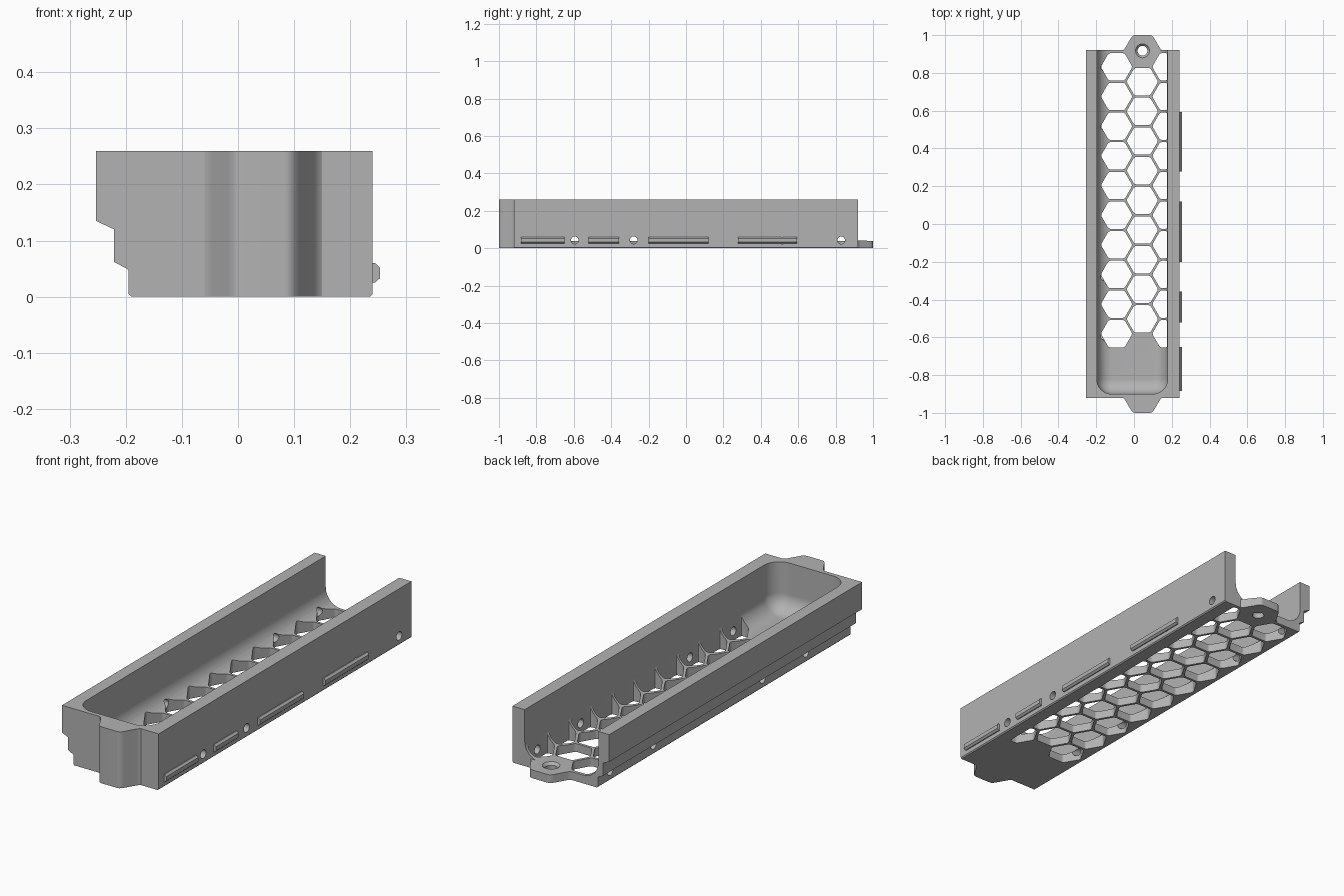
import bpy, bmesh, math
from mathutils import Matrix, Vector

cube = bpy.data.objects.get("Cube")
if cube:
    bpy.data.objects.remove(cube, do_unlink=True)

grey = bpy.data.materials.new("matte grey")
grey.use_nodes = True
grey.diffuse_color = (0.45, 0.45, 0.45, 1)
grey.node_tree.nodes["Principled BSDF"].inputs["Base Color"].default_value = (0.45, 0.45, 0.45, 1)


def make(name, bm):
    bmesh.ops.recalc_face_normals(bm, faces=bm.faces)
    mesh = bpy.data.meshes.new(name)
    bm.to_mesh(mesh)
    bm.free()
    mesh.materials.append(grey)
    obj = bpy.data.objects.new(name, mesh)
    bpy.context.collection.objects.link(obj)
    return obj


def prism(bm, points, offset):
    """Extrude a closed 3D outline along an offset."""
    face = bm.faces.new([bm.verts.new(p) for p in points])
    ext = bmesh.ops.extrude_face_region(bm, geom=[face], use_keep_orig=True)
    moved = [v for v in ext["geom"] if isinstance(v, bmesh.types.BMVert)]
    bmesh.ops.translate(bm, verts=moved, vec=offset)


def combine(target, tool, operation):
    """Apply a boolean and discard the helper."""
    tool.hide_render = True
    mod = target.modifiers.new("cut", 'BOOLEAN')
    mod.operation, mod.solver, mod.object = operation, 'EXACT', tool
    bpy.context.view_layer.objects.active = target
    bpy.ops.object.modifier_apply(modifier=mod.name)
    bpy.data.objects.remove(tool, do_unlink=True)


# Stepped outer body
section = [(-.19, 0), (.235, 0), (.24, .005), (.24, .26), (-.253, .26), (-.253, .135),
           (-.221, .12), (-.221, .062), (-.195, .048), (-.195, .005)]
bm = bmesh.new()
prism(bm, [(x, -.92, z) for x, z in section], (0, 1.84, 0))
body = make("tray_body", bm)

# Full-height front boss and thin rear tab share one curved outline
MID = .045
half = [(.105, -.02), (.105, 0), (.099, .004), (.092, .012), (.064, .06),
        (.057, .071), (.048, .078), (.038, .08)]
for name, side, height in (("front_boss", -1, .26), ("rear_tab", 1, .042)):
    outline = half + [(-w, d) for w, d in reversed(half)]
    bm = bmesh.new()
    prism(bm, [(MID + w, side * (.92 + d), 0) for w, d in outline], (0, 0, height))
    combine(body, make(name, bm), 'UNION')

# Rounded cavity, open at the rear
lo, hi = Vector((-.197, -.9, .038)), Vector((.178, 1.2, .5))
bm = bmesh.new()
bmesh.ops.create_cube(bm, size=1, matrix=Matrix.Translation((lo + hi) / 2) @ Matrix.Diagonal((*(hi - lo), 1)))


def rounded(edge):
    a, b = (v.co for v in edge.verts)
    mid = (a + b) / 2
    low, front, rear = mid.z < .04, mid.y < -.89, mid.y > 1.19
    upright = abs(a.z - b.z) > .1
    return (low and not rear) or (front and upright)


bmesh.ops.bevel(bm, geom=[e for e in bm.edges if rounded(e)], offset=.078,
                segments=10, profile=.5, affect='EDGES', clamp_overlap=False)
combine(body, make("cavity_cutter", bm), 'DIFFERENCE')

# Honeycomb floor openings, the right column stops at the wall
PITCH, FLAT, TOP_Y, WALL = .157, .0725, .832, .176
bm = bmesh.new()
radius = FLAT / math.cos(math.pi / 6)
for col, (count, shift) in enumerate(((10, 0), (9, .5), (10, 0))):
    cx = -.092 + col * .136
    for row in range(count):
        cy = TOP_Y - (row + shift) * PITCH
        ring = [(cx + radius * math.cos(a * math.pi / 3), cy + radius * math.sin(a * math.pi / 3), -.1)
                for a in range(6)]
        if col == 2:
            ring = [(WALL, cy - FLAT, -.1), (WALL, cy + FLAT, -.1)] + ring[2:5]
        prism(bm, ring, (0, 0, .25))
uprights = [e for e in bm.edges if abs(e.verts[0].co.z - e.verts[1].co.z) > .1]
bmesh.ops.bevel(bm, geom=uprights, offset=.009, segments=2, profile=.5, affect='EDGES')
combine(body, make("honeycomb_cutter", bm), 'DIFFERENCE')

# Round holes through both side walls
bm = bmesh.new()
for y in (-.595, -.28, .515, .83):
    for x in (-.23, .23):
        bmesh.ops.create_cone(bm, cap_ends=True, segments=24, radius1=.02, radius2=.02, depth=.16,
                              matrix=Matrix.Translation((x, y, .043)) @ Matrix.Rotation(math.pi / 2, 4, 'Y'))
combine(body, make("side_hole_cutter", bm), 'DIFFERENCE')

# Countersunk screw hole in the rear tab
for r1, r2, z, depth in ((.026, .026, 0, .2), (.024, .05, .038, .028)):
    bm = bmesh.new()
    bmesh.ops.create_cone(bm, cap_ends=True, segments=32, radius1=r1, radius2=r2, depth=depth,
                          matrix=Matrix.Translation((MID, .917, z)))
    combine(body, make("screw_cutter", bm), 'DIFFERENCE')

# Smooth fillets, crisp edges
bpy.ops.object.select_all(action='DESELECT')
body.select_set(True)
bpy.context.view_layer.objects.active = body
bpy.ops.object.shade_smooth_by_angle(angle=math.radians(28))
weighted = body.modifiers.new("clean_shading", 'WEIGHTED_NORMAL')
weighted.keep_sharp = True

# Chamfered snap ribs on the +x side
for i, (y0, y1) in enumerate(((-.883, -.65), (-.522, -.357), (-.2, .12), (.277, .593))):
    bm = bmesh.new()
    rib = [(.235, .025), (.244, .025), (.253, .033), (.253, .052), (.244, .06), (.235, .06)]
    prism(bm, [(x, y0, z) for x, z in rib], (0, y1 - y0, 0))
    make(f"snap_rib_{i + 1}", bm)
